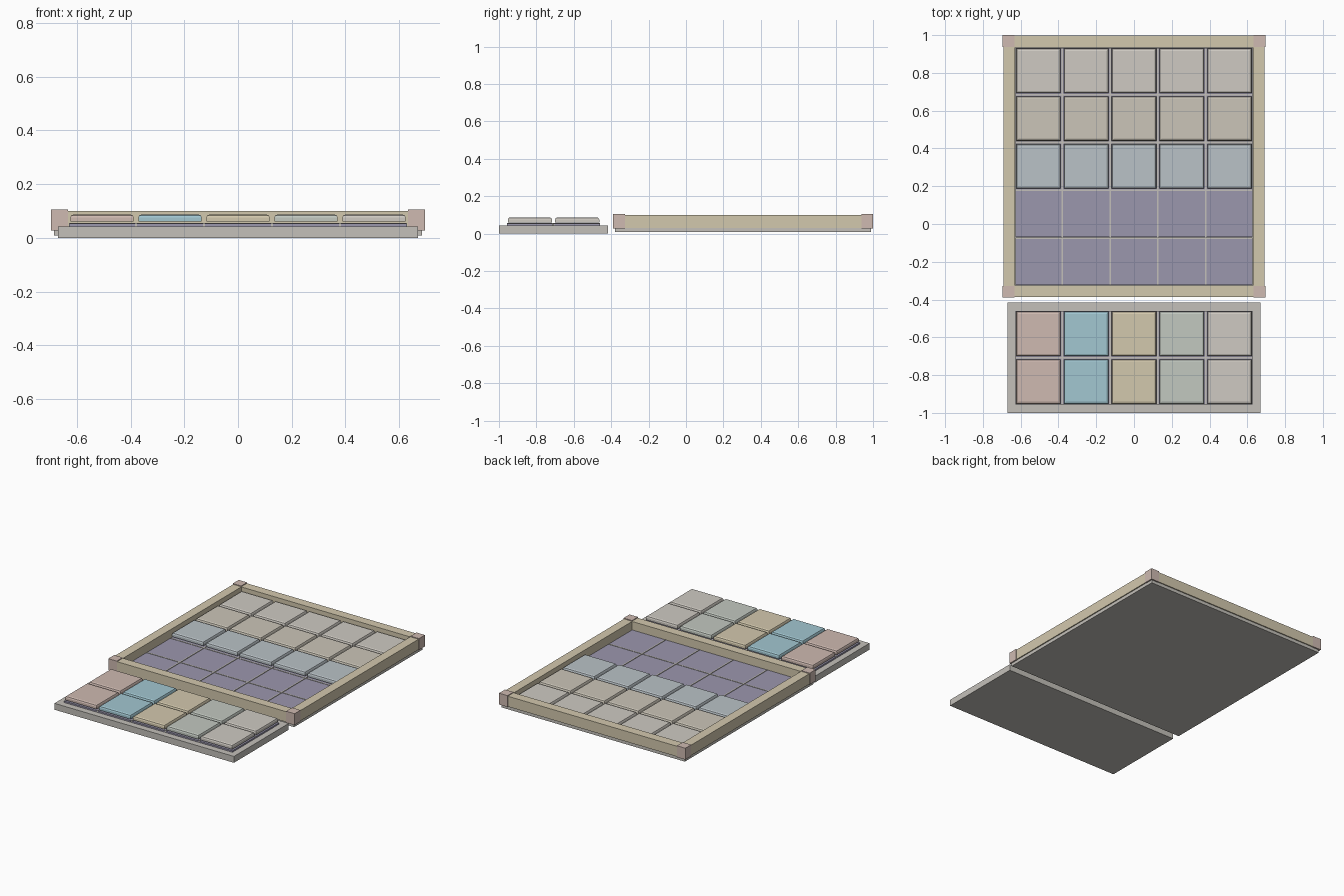
import bpy, bmesh

if "Cube" in bpy.data.objects:
    bpy.data.objects.remove(bpy.data.objects["Cube"])

P = 0.253          # cell pitch
CY = 0.305         # centre of the framed board


def mat(name, r, g, b):
    m = bpy.data.materials.new(name)
    m.diffuse_color = (r, g, b, 1)
    m.use_nodes = True
    m.node_tree.nodes["Principled BSDF"].inputs["Base Color"].default_value = m.diffuse_color
    return m


PURPLE = mat("purple", 0.33, 0.31, 0.42)
WOOD = mat("wood", 0.65, 0.58, 0.42)
CLAY = mat("clay", 0.62, 0.49, 0.44)
BLUE = mat("blue", 0.36, 0.57, 0.64)
SAGE = mat("sage", 0.54, 0.58, 0.53)
STONE = mat("stone", 0.62, 0.59, 0.54)
SAND = mat("sand", 0.60, 0.56, 0.48)
SLATE = mat("slate", 0.49, 0.54, 0.57)
GREY = mat("grey", 0.55, 0.53, 0.49)


def box(name, x0, x1, y0, y1, z0, z1, m=None, bevel=0):
    bm = bmesh.new()
    bmesh.ops.create_cube(bm, size=1)
    for v in bm.verts:
        v.co = ((x0 + x1) / 2 + v.co.x * (x1 - x0),
                (y0 + y1) / 2 + v.co.y * (y1 - y0),
                (z0 + z1) / 2 + v.co.z * (z1 - z0))
    if bevel:
        top = [e for e in bm.edges if all(v.co.z > z1 - 1e-5 for v in e.verts)]
        bmesh.ops.bevel(bm, geom=top, offset=bevel, segments=2, profile=0.5,
                        affect='EDGES')
    me = bpy.data.meshes.new(name)
    bm.to_mesh(me)
    bm.free()
    ob = bpy.data.objects.new(name, me)
    bpy.context.collection.objects.link(ob)
    if m:
        me.materials.append(m)
    return ob


def tile(name, cx, cy, z, m):
    h = 0.118
    box(name, cx - h, cx + h, cy - h, cy + h, z, z + 0.027, m, 0.012)


def cells(prefix, cy, rows, z):
    # sunken cell pads with thin raised dividers between them
    hx, hy = 2.5 * P, rows / 2 * P
    for r in range(rows):
        for c in range(5):
            x, y = (c - 2) * P, cy + (r - (rows - 1) / 2) * P
            box(prefix + "_cell_pad", x - 0.122, x + 0.122, y - 0.122, y + 0.122,
                z, z + 0.010, PURPLE)
    for c in range(1, 5):
        x = c * P - hx
        box(prefix + "_divider", x - 0.004, x + 0.004, cy - hy + 0.005,
            cy + hy - 0.005, z, z + 0.013, GREY)
    for r in range(1, rows):
        y = cy + r * P - hy
        box(prefix + "_divider", -hx + 0.005, hx - 0.005, y - 0.004, y + 0.004,
            z, z + 0.012, GREY)


# framed board
box("board_base", -0.685, 0.685, CY - 0.685, CY + 0.685, 0.008, 0.034, GREY)
cells("board", CY, 5, 0.034)
for s in (-1, 1):
    a, b = sorted((s * 0.63, s * 0.692))
    box("side_rail", a, b, CY - 0.66, CY + 0.66, 0.03, 0.10, WOOD)
    box("end_rail", -0.66, 0.66, CY + a, CY + b, 0.03, 0.10, WOOD)
    for t in (-1, 1):
        c, d = sorted((t * 0.632, t * 0.695))
        a2, b2 = sorted((s * 0.632, s * 0.695))
        box("corner_block", a2, b2, CY + c, CY + d, 0.028, 0.105, CLAY)

# board tiles, three back rows
for r, m in enumerate((SLATE, SAND, STONE)):
    for c in range(5):
        tile("board_tile", (c - 2) * P, CY + r * P, 0.052, m)

# spare tile tray
TY = -0.708
box("tray_base", -0.67, 0.67, -1.0, -0.416, 0, 0.043, GREY)
cells("tray", TY, 2, 0.043)
for c, m in enumerate((CLAY, BLUE, WOOD, SAGE, STONE)):
    for s in (-0.5, 0.5):
        tile("tray_tile", (c - 2) * P, TY + s * P, 0.06, m)
